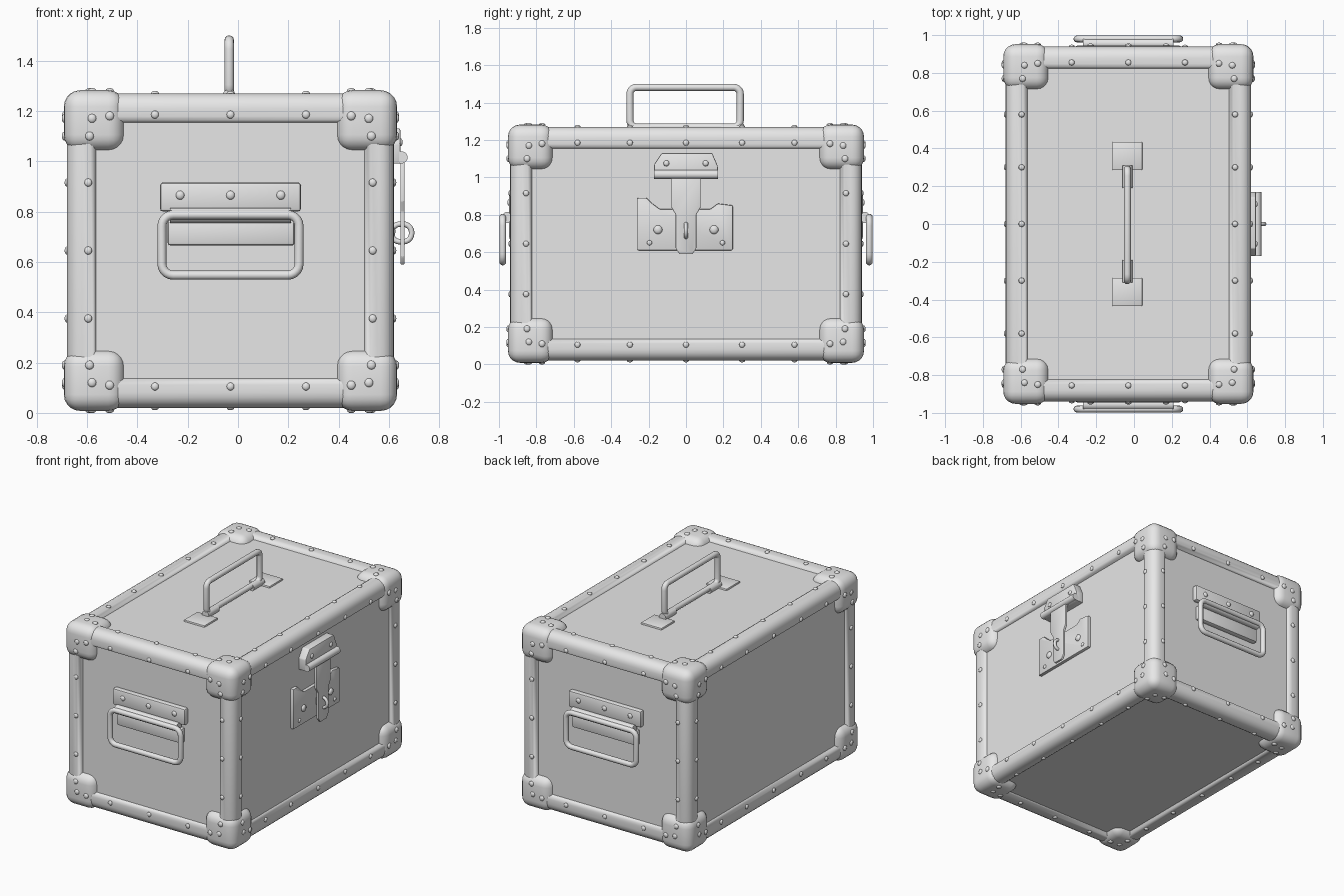
import bpy, bmesh, math
from mathutils import Vector, Matrix

if "Cube" in bpy.data.objects:
    bpy.data.objects.remove(bpy.data.objects["Cube"])

grey = bpy.data.materials.new("grey metal")
grey.diffuse_color = (0.8, 0.8, 0.8, 1)
grey.use_nodes = True
grey.node_tree.nodes["Principled BSDF"].inputs["Base Color"].default_value = grey.diffuse_color

LO, HI = Vector((-0.68, -0.94, 0.02)), Vector((0.62, 0.94, 1.27))
MID = (LO + HI) / 2
CAP = 0.012   # how far corner caps stand proud


def finish(name, bm, angle=35):
    bmesh.ops.recalc_face_normals(bm, faces=bm.faces)
    me = bpy.data.meshes.new(name)
    bm.to_mesh(me)
    bm.free()
    ob = bpy.data.objects.new(name, me)
    bpy.context.collection.objects.link(ob)
    me.materials.append(grey)
    bpy.ops.object.select_all(action='DESELECT')
    ob.select_set(True)
    bpy.context.view_layer.objects.active = ob
    bpy.ops.object.shade_smooth_by_angle(angle=math.radians(angle))
    return ob


def box_bm(lo, hi, bevel=0.0, seg=2):
    lo, hi = Vector(lo), Vector(hi)
    bm = bmesh.new()
    m = Matrix.Translation((lo + hi) / 2) @ Matrix.Diagonal((*(hi - lo), 1))
    bmesh.ops.create_cube(bm, size=1, matrix=m)
    if bevel:
        bmesh.ops.bevel(bm, geom=bm.edges[:], offset=bevel, segments=seg,
                        profile=0.5, affect='EDGES')
    return bm


def box(name, lo, hi, bevel=0.0, seg=2):
    return finish(name, box_bm(lo, hi, bevel, seg))


def plate_x(name, pts, x0, x1, bevel=0.006):
    """Outline in (y, z), extruded from x0 to x1."""
    bm = bmesh.new()
    f = bm.faces.new([bm.verts.new((x0, y, z)) for y, z in pts])
    r = bmesh.ops.extrude_face_region(bm, geom=[f])
    bmesh.ops.translate(bm, vec=(x1 - x0, 0, 0),
                        verts=[v for v in r["geom"] if isinstance(v, bmesh.types.BMVert)])
    bmesh.ops.bevel(bm, geom=bm.edges[:], offset=bevel, segments=2,
                    profile=0.5, affect='EDGES')
    return finish(name, bm)


def wire_loop(name, origin, u, v, w, h, r, tube):
    """Closed rounded rectangle of round bar, w by h along axes u and v."""
    origin, u, v = Vector(origin), Vector(u), Vector(v)
    path = []
    for i, (sx, sy) in enumerate([(1, 1), (-1, 1), (-1, -1), (1, -1)]):
        for k in range(6):
            a = math.pi / 2 * (i + k / 5)
            path.append(origin + u * (sx * (w / 2 - r) + r * math.cos(a))
                        + v * (sy * (h / 2 - r) + r * math.sin(a)))
    n = u.cross(v)
    bm, rings, sides = bmesh.new(), [], 12
    for i, p in enumerate(path):
        t = (path[(i + 1) % len(path)] - path[i - 1]).normalized()
        out = t.cross(n)
        rings.append([bm.verts.new(p + tube * (out * math.cos(b) + n * math.sin(b)))
                      for b in (2 * math.pi * k / sides for k in range(sides))])
    for i, a in enumerate(rings):
        b = rings[(i + 1) % len(rings)]
        for k in range(sides):
            j = (k + 1) % sides
            bm.faces.new((a[k], a[j], b[j], b[k]))
    return finish(name, bm, 60)


def rod(name, centre, axis, length, radius):
    bm = bmesh.new()
    rot = Vector((0, 0, 1)).rotation_difference(Vector(axis)).to_matrix().to_4x4()
    bmesh.ops.create_cone(bm, cap_ends=True, segments=20, radius1=radius, radius2=radius,
                          depth=length, matrix=Matrix.Translation(centre) @ rot)
    return finish(name, bm)


def add_dome(bm, centre, axis, r):
    s = [r, r, r]
    s[axis] = r * 0.6
    bmesh.ops.create_uvsphere(bm, u_segments=10, v_segments=6, radius=1,
                              matrix=Matrix.Translation(centre) @ Matrix.Diagonal((*s, 1)))


# Case: rounded frame with a recessed panel on each of the six sides
bm = box_bm(LO, HI, 0.06, 5)
for width, depth in ((0.045, 0.0), (0.02, -0.008), (0.015, -0.022)):
    big = [f for f in bm.faces if f.calc_area() > 0.9]
    bmesh.ops.inset_individual(bm, faces=big, thickness=width, depth=depth)
finish("case", bm, 50)

# Corner caps
for sx in (0, 1):
    for sy in (0, 1):
        for sz in (0, 1):
            a, b = [], []
            for i, s in enumerate((sx, sy, sz)):
                a.append(HI[i] - 0.23 if s else LO[i] - CAP)
                b.append(HI[i] + CAP if s else LO[i] + 0.23)
            box("corner_cap", a, b, 0.065, 5)

# Rivets along the frame strips and on the caps, on all six sides
along = [(-0.3, 0, 0.3), (-0.58, -0.3, 0, 0.3, 0.58), (-0.27, 0, 0.27)]
bm = bmesh.new()
for ax in range(3):
    u, v = (ax + 1) % 3, (ax + 2) % 3
    for plane, sign in ((LO[ax], -1), (HI[ax], 1)):
        for edge, run in ((u, v), (v, u)):
            for e in (LO[edge] + 0.085, HI[edge] - 0.085):
                for d in along[run]:
                    p = Vector()
                    p[ax], p[edge], p[run] = plane, e, MID[run] + d
                    add_dome(bm, p, ax, 0.016)
        for su in (0, 1):
            for sv in (0, 1):
                for du, dv in ((0.09, 0.17), (0.17, 0.09), (0.1, 0.1)):
                    p = Vector()
                    p[ax] = plane + sign * (CAP - 0.002)
                    p[u] = HI[u] - du if su else LO[u] + du
                    p[v] = HI[v] - dv if sv else LO[v] + dv
                    add_dome(bm, p, ax, 0.018)
finish("rivets", bm, 60)

# Top carrying handle with its foot plates
wire_loop("top_handle", (-0.035, -0.005, 1.375), (0, 1, 0), (0, 0, 1), 0.59, 0.212, 0.035, 0.019)
for s in (-1, 1):
    box("top_handle_foot", (-0.115, s * 0.36 - 0.075, 1.225), (0.045, s * 0.36 + 0.075, 1.252), 0.006)
    rod("top_handle_pivot", (-0.035, s * 0.25, 1.26), (0, 1, 0), 0.12, 0.026)

# Drop handles on both ends: plate, hinge roll, lower lip and bar
for s in (-1, 1):
    def end_box(name, x0, x1, y0, y1, z0, z1, bevel):
        ys = sorted((s * y0, s * y1))
        box(name, (x0, ys[0], z0), (x1, ys[1], z1), bevel)
    end_box("end_handle_plate", -0.31, 0.25, 0.90, 0.945, 0.80, 0.915, 0.012)
    end_box("end_handle_lip", -0.28, 0.225, 0.90, 0.945, 0.665, 0.77, 0.012)
    rod("end_handle_hinge", (-0.03, s * 0.955, 0.785), (1, 0, 0), 0.48, 0.03)
    wire_loop("end_handle_bar", (-0.03, s * 0.98, 0.667), (1, 0, 0), (0, 0, 1),
              0.545, 0.24, 0.045, 0.018)
    bm = bmesh.new()
    for x in (-0.23, -0.03, 0.17):
        add_dome(bm, (x, s * 0.945, 0.865), 1, 0.018)
    finish("end_handle_rivets", bm, 60)

# Hasp latch on the right side: lock plate, hinge, strap and staple
plate_x("lock_plate", [(-0.26, 0.61), (0.25, 0.61), (0.25, 0.85), (0.17, 0.86), (0.13, 0.83),
                       (-0.14, 0.83), (-0.18, 0.86), (-0.21, 0.89), (-0.26, 0.89)], 0.575, 0.612)
plate_x("hasp_hinge_plate", [(-0.17, 0.99), (0.17, 0.99), (0.17, 1.06), (0.14, 1.13),
                             (-0.13, 1.13), (-0.17, 1.07)], 0.58, 0.645)
rod("hasp_hinge_pin", (0.65, 0, 1.015), (0, 1, 0), 0.34, 0.024)
plate_x("hasp_strap", [(-0.035, 0.59), (0.035, 0.59), (0.055, 0.62), (0.055, 0.8), (0.078, 0.84),
                       (0.078, 1.01), (-0.078, 1.01), (-0.078, 0.84), (-0.055, 0.8),
                       (-0.055, 0.62)], 0.645, 0.662, 0.004)
wire_loop("staple", (0.65, 0, 0.715), (1, 0, 0), (0, 0, 1), 0.08, 0.07, 0.033, 0.011)
bm = bmesh.new()
for y in (-0.15, 0.15):
    add_dome(bm, (0.612, y, 0.72), 0, 0.024)
    add_dome(bm, (0.612, y * 1.3, 0.65), 0, 0.014)
    add_dome(bm, (0.645, y * 0.7, 1.075), 0, 0.016)
finish("latch_rivets", bm, 60)
